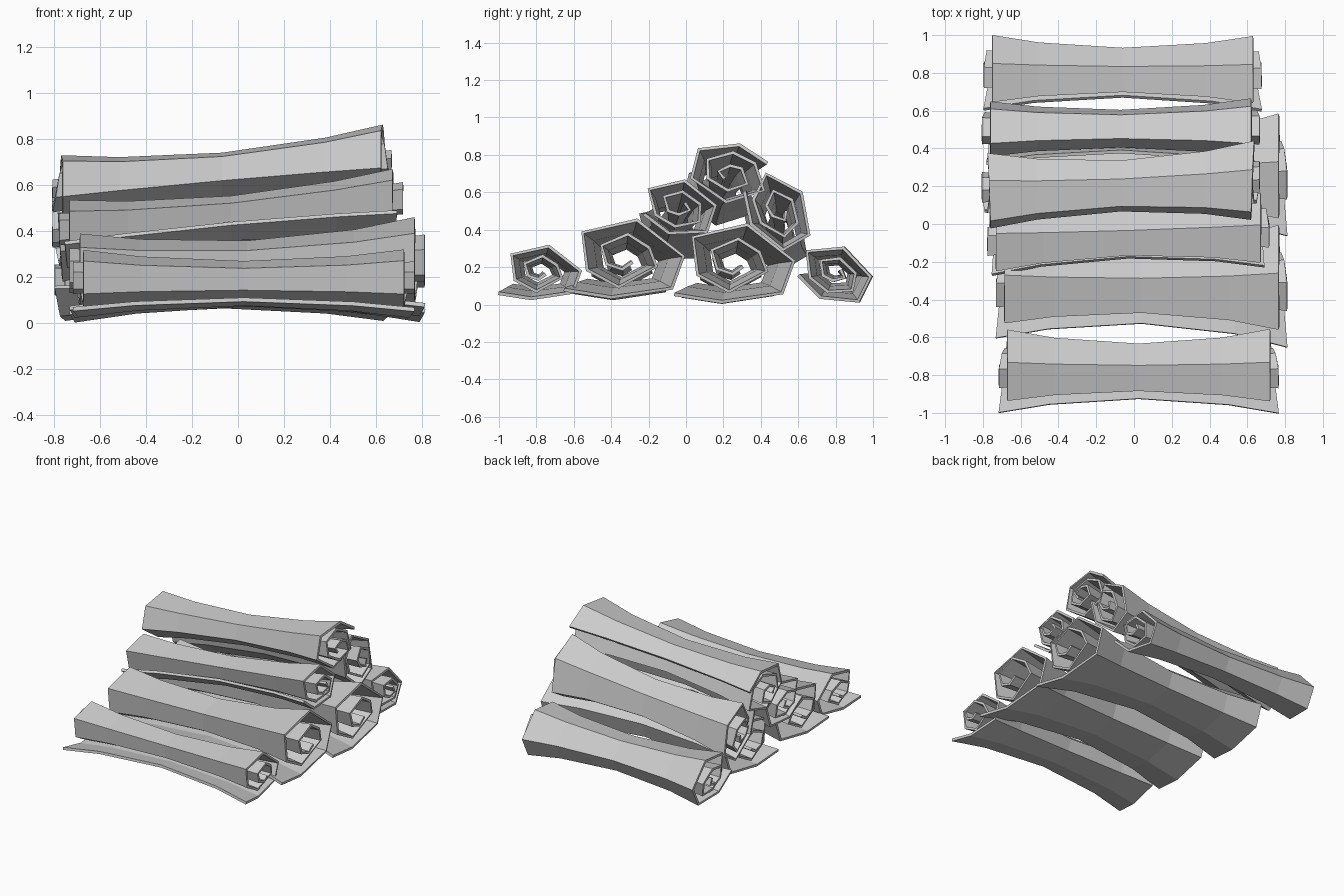
import bpy
from math import sin, cos, radians

if "Cube" in bpy.data.objects:
    bpy.data.objects.remove(bpy.data.objects["Cube"])

# Rolled-sheet cross-sections (y, z), from the free outer edge inwards
LOOSE = [(-.325, -.18), (-.07, -.22), (.26, -.17), (.325, .01), (.07, .21), (-.23, .14),
         (-.205, -.07), (-.03, -.165), (.18, -.05), (.14, .06), (.02, .135), (-.13, .07),
         (-.10, -.04), (-.01, -.07), (.05, -.03)]
TIGHT = [(-.21, -.02), (-.09, -.14), (.12, -.16), (.19, -.02), (.04, .14), (-.165, .12),
         (-.15, -.03), (-.05, -.11), (.09, -.10), (.11, .0), (.02, .085), (-.09, .07),
         (-.08, -.02), (-.02, -.05), (.05, -.03), (.03, .02)]

# Position along the roll and flare at that position
STATIONS = [(0, 1), (.18, .8), (.5, .66), (.82, .8), (1, 1)]


def roll(name, profile, x_mid, half, left, right, rot=0, stick=.045):
    """left / right: (y, z, scale) of the roll at its two ends"""
    n = len(profile)
    c, s = cos(radians(rot)), sin(radians(rot))
    verts, faces = [], []
    for t, flare in STATIONS:
        y0, z0, k = (a + (b - a) * t for a, b in zip(left, right))
        for i, (y, z) in enumerate(profile):
            # free edge and core stick out further than the outer wrap
            extra = stick * max(0, 1 - i / 2) if i < 3 else .045 * min(1, max(0, (i - 7) / 3))
            x = x_mid + (2 * t - 1) * (half + extra)
            verts.append((x, y0 + k * flare * (c * y - s * z), z0 + k * flare * (s * y + c * z)))
    for r in range(len(STATIONS) - 1):
        for i in range(n - 1):
            a = r * n + i
            faces.append((a, a + 1, a + n + 1, a + n))
    mesh = bpy.data.meshes.new(name)
    mesh.from_pydata(verts, [], faces)
    ob = bpy.data.objects.new(name, mesh)
    bpy.context.collection.objects.link(ob)
    # sheet thickness, inwards
    m = ob.modifiers.new("thickness", "SOLIDIFY")
    m.thickness = .018
    m.offset = -1


# Bottom row
roll("front_small_roll", LOOSE, .025, .695, (-.78, .175, .68), (-.78, .175, .69))
roll("front_large_roll", LOOSE, .04, .725, (-.33, .21, .85), (-.33, .25, 1))
roll("middle_large_roll", LOOSE, .04, .725, (.25, .19, .85), (.26, .225, 1))
roll("back_small_roll", TIGHT, -.06, .69, (.81, .17, 1), (.805, .17, 1))
# Second row
roll("upper_front_roll", TIGHT, -.03, .70, (-.07, .39, 1), (-.025, .525, 1), 8, .02)
roll("upper_back_roll", TIGHT, -.07, .69, (.50, .38, 1), (.505, .50, 1.08), -33, .02)
# Top
roll("top_roll", TIGHT, -.07, .69, (.17, .57, 1.02), (.225, .695, 1.07), 192, .015)
